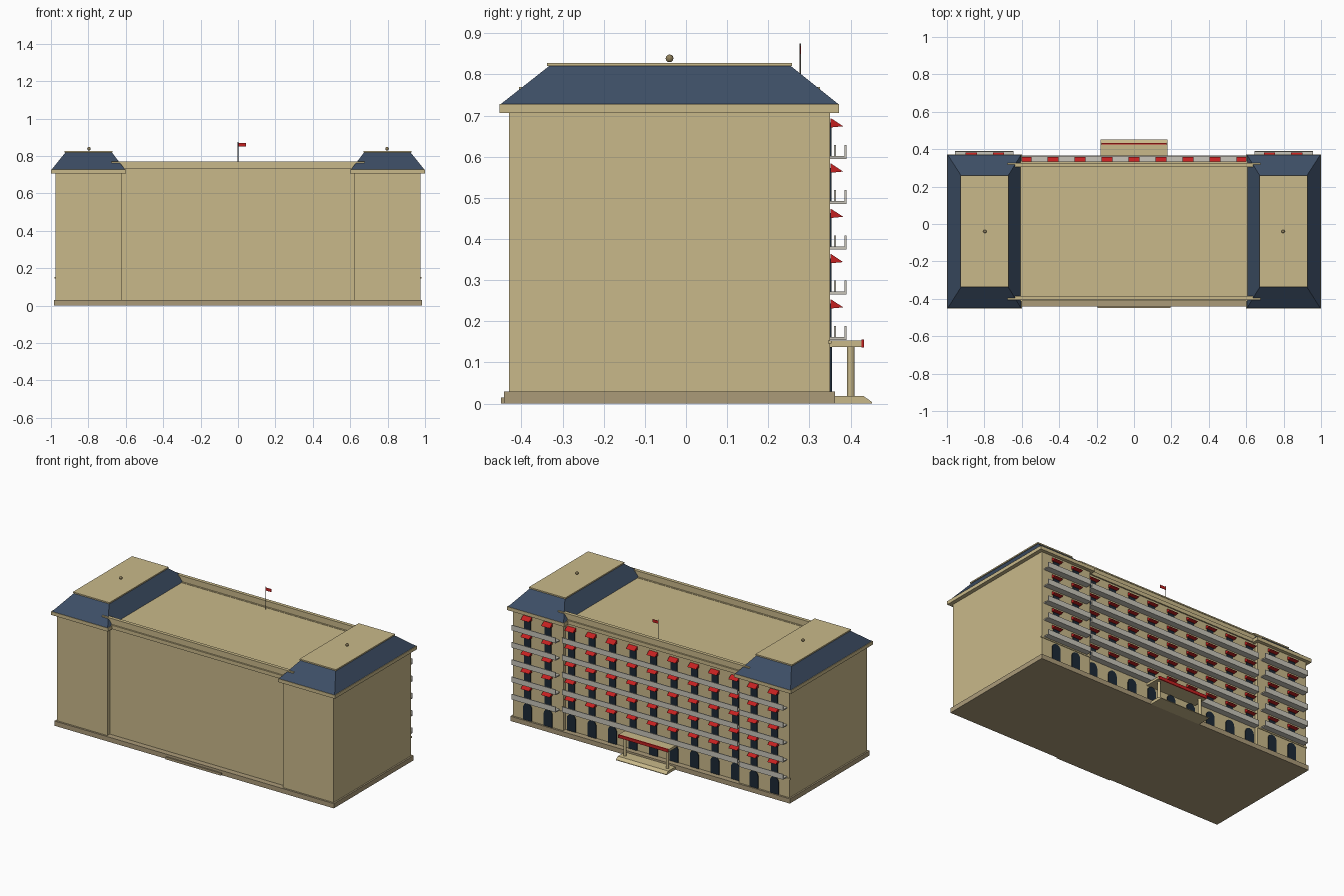
import bpy, math

if "Cube" in bpy.data.objects:
    bpy.data.objects.remove(bpy.data.objects["Cube"])


def material(name, hex_code):
    m = bpy.data.materials.new(name)
    ch = [int(hex_code[i:i + 2], 16) / 255 for i in (0, 2, 4)]
    lin = [c / 12.92 if c <= 0.04045 else ((c + 0.055) / 1.055) ** 2.4 for c in ch]
    m.diffuse_color = (*lin, 1)
    m.use_nodes = True
    m.node_tree.nodes["Principled BSDF"].inputs["Base Color"].default_value = m.diffuse_color
    return m


TAN = material("sandstone", "C9B98A")
BROWN = material("plinth_brown", "AB9B79")
SLATE = material("slate_blue", "3D4E65")
RED = material("awning_red", "C42020")
GREY = material("balcony_grey", "C8C5BA")
GLASS = material("dark_glass", "1C2936")
METAL = material("pole_grey", "777468")
BRASS = material("finial_bronze", "94845F")


def mesh(name, verts, faces, mat):
    me = bpy.data.meshes.new(name)
    me.from_pydata(verts, [], faces)
    me.materials.append(mat)
    ob = bpy.data.objects.new(name, me)
    bpy.context.collection.objects.link(ob)
    return ob


def frustum(name, base, z0, top, z1, mat):
    """Rectangles given as (x0, x1, y0, y1)."""
    v = []
    for (x0, x1, y0, y1), z in ((base, z0), (top, z1)):
        v += [(x0, y0, z), (x1, y0, z), (x1, y1, z), (x0, y1, z)]
    f = [(3, 2, 1, 0), (4, 5, 6, 7)]
    f += [(i, (i + 1) % 4, (i + 1) % 4 + 4, i + 4) for i in range(4)]
    return mesh(name, v, f, mat)


def box(name, x0, x1, y0, y1, z0, z1, mat):
    r = (x0, x1, y0, y1)
    return frustum(name, r, z0, r, z1, mat)


def prism_x(name, x0, x1, prof, mat):
    """Extrude a (y, z) profile, counter-clockwise, along x."""
    n = len(prof)
    v = [(x, y, z) for x in (x0, x1) for y, z in prof]
    f = [tuple(reversed(range(n))), tuple(range(n, 2 * n))]
    f += [(i, (i + 1) % n, (i + 1) % n + n, i + n) for i in range(n)]
    return mesh(name, v, f, mat)


def arch(name, x, y, w, z0, z1, mat, depth=0.005):
    """Round-headed opening plate on the rear wall."""
    r = w / 2
    p = [(x - r, z0), (x + r, z0)]
    p += [(x + r * math.cos(a * math.pi / 8), z1 - r + r * math.sin(a * math.pi / 8))
          for a in range(9)]
    n = len(p)
    v = [(px, yy, pz) for yy in (y, y + depth) for px, pz in p]
    f = [tuple(range(n)), tuple(reversed(range(n, 2 * n)))]
    f += [(i, i + n, (i + 1) % n + n, (i + 1) % n) for i in range(n)]
    return mesh(name, v, f, mat)


def cylinder(name, x, y, z0, z1, r, mat, sides):
    bpy.ops.mesh.primitive_cylinder_add(vertices=sides, radius=r, depth=z1 - z0,
                                        location=(x, y, (z0 + z1) / 2))
    ob = bpy.context.object
    ob.name = name
    ob.data.materials.append(mat)
    return ob


FRONT_C, BACK_C = -0.405, 0.325      # central block walls
FRONT_W, BACK_W = -0.43, 0.35        # wing walls
PITCH, STOREY = 0.1445, 0.11

# Plinth and front threshold
box("plinth", -0.985, 0.985, -0.442, 0.362, 0, 0.03, BROWN)
box("front_threshold", -0.195, 0.195, -0.45, -0.442, 0, 0.015, BROWN)

# Central block with cornice and parapets
box("central_block", -0.62, 0.62, FRONT_C, BACK_C, 0.03, 0.73, TAN)
for name, y0, y1 in (("front", -0.403, -0.387), ("rear", 0.307, 0.323)):
    box(name + "_cornice", -0.62, 0.62, y0 - 0.01, y1 + 0.01, 0.708, 0.732, TAN)
    box(name + "_parapet", -0.64, 0.64, y0, y1, 0.73, 0.762, TAN)
    box(name + "_coping", -0.675, 0.675, y0 - 0.003, y1 + 0.003, 0.762, 0.77, TAN)

# End wings with mansard roofs
for side, s in (("left", -1), ("right", 1)):
    def rect(a, b, y0, y1):
        return (min(s * a, s * b), max(s * a, s * b), y0, y1)

    def wing(part, r, z0, z1, mat, top=None):
        frustum(side + part, r, z0, top or r, z1, mat)

    wing("_wing", rect(0.62, 0.975, FRONT_W, BACK_W), 0.03, 0.71, TAN)
    wing("_wing_cornice", rect(0.6, 1.0, -0.453, 0.372), 0.706, 0.728, TAN)
    wing("_mansard_roof", rect(0.604, 0.996, -0.45, 0.37), 0.728, 0.82, SLATE,
         rect(0.675, 0.922, -0.333, 0.255))
    wing("_roof_cap", rect(0.67, 0.927, -0.338, 0.258), 0.82, 0.828, TAN)
    wing("_string_course", rect(0.62, 0.98, 0.345, 0.354), 0.146, 0.154, TAN)
    bpy.ops.mesh.primitive_uv_sphere_add(segments=10, ring_count=6, radius=0.0095,
                                         location=(s * 0.797, -0.04, 0.839))
    ball = bpy.context.object
    ball.name = side + "_finial"
    ball.data.materials.append(BRASS)

# Rear facade bays: name, wall plane, bay positions, balcony extent
bays = [("central", BACK_C, [i * PITCH for i in range(-4, 5)], -0.618, 0.618),
        ("left", BACK_W, [-0.87, -0.725], -0.957, -0.645),
        ("right", BACK_W, [0.725, 0.87], 0.645, 0.957)]
for name, y, xs, bx0, bx1 in bays:
    for x in xs:
        arch(name + "_ground_arch", x, y, 0.06, 0.03, 0.138, GLASS)
    for k in range(5):
        z = 0.155 + k * STOREY
        # Balcony slab and front rail as one L profile
        prism_x(name + "_balcony", bx0, bx1,
                [(y, z), (y + 0.04, z), (y + 0.04, z + 0.034),
                 (y + 0.035, z + 0.034), (y + 0.035, z + 0.007), (y, z + 0.007)], GREY)
        for x in xs:
            box(name + "_window", x - 0.023, x + 0.023, y, y + 0.004,
                z + 0.007, z + 0.088, GLASS)
            prism_x(name + "_awning", x - 0.03, x + 0.03,
                    [(y + 0.001, z + 0.076), (y + 0.032, z + 0.079),
                     (y + 0.003, z + 0.098), (y + 0.001, z + 0.098)], RED)

# Entrance portico: step, columns, canopy, red fascia
prism_x("entrance_step", -0.178, 0.178,
        [(0.362, 0), (0.452, 0), (0.452, 0.004), (0.432, 0.018), (0.362, 0.018)], TAN)
for x in (-0.15, 0.15):
    cylinder("portico_column", x, 0.4, 0.018, 0.14, 0.009, TAN, 12)
box("portico_canopy", -0.178, 0.178, BACK_C, 0.426, 0.138, 0.153, TAN)
box("canopy_fascia", -0.175, 0.175, 0.426, 0.433, 0.136, 0.156, RED)

# Flag on the rear roof edge
cylinder("flag_pole", 0, 0.278, 0.73, 0.875, 0.0018, METAL, 8)
box("flag", 0.001, 0.042, 0.277, 0.279, 0.85, 0.869, RED)
